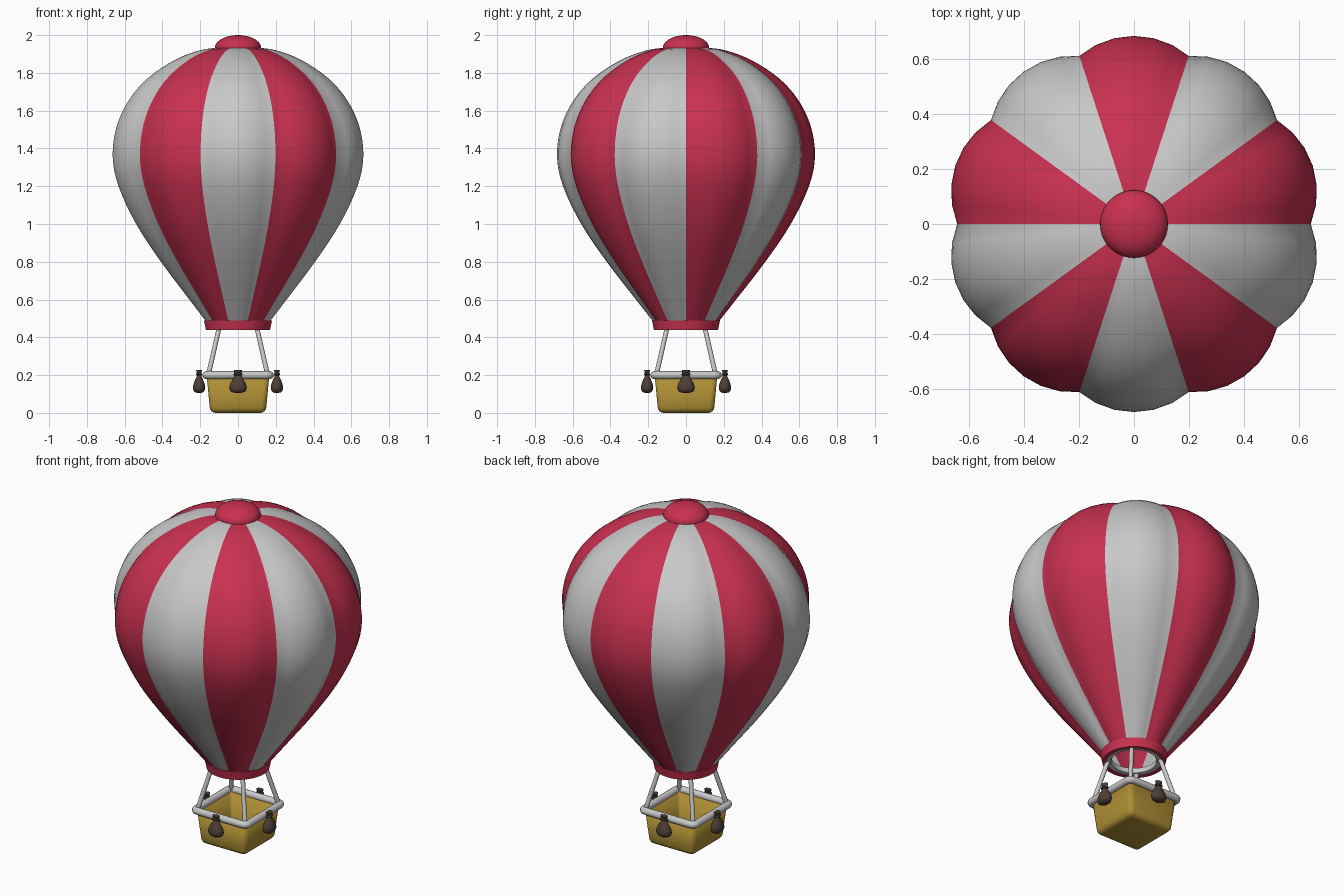
import bpy, bmesh, math
from mathutils import Vector

if "Cube" in bpy.data.objects:
    bpy.data.objects.remove(bpy.data.objects["Cube"])


def material(name, rgb):
    m = bpy.data.materials.new(name)
    m.diffuse_color = (*rgb, 1)
    m.use_nodes = True
    m.node_tree.nodes["Principled BSDF"].inputs["Base Color"].default_value = m.diffuse_color
    return m


RED = material("crimson", (0.58, 0.03, 0.08))
GREY = material("light grey", (0.58, 0.58, 0.58))
GOLD = material("wicker gold", (0.42, 0.27, 0.034))
BROWN = material("dark brown", (0.08, 0.05, 0.038))


def finish(bm, name, mats, angle=40):
    bmesh.ops.recalc_face_normals(bm, faces=bm.faces)
    me = bpy.data.meshes.new(name)
    bm.to_mesh(me)
    bm.free()
    for m in mats:
        me.materials.append(m)
    ob = bpy.data.objects.new(name, me)
    bpy.context.collection.objects.link(ob)
    bpy.ops.object.select_all(action='DESELECT')
    bpy.context.view_layer.objects.active = ob
    ob.select_set(True)
    bpy.ops.object.shade_smooth_by_angle(angle=math.radians(angle))
    return ob


def lathe(bm, profile, n, closed=False, radial=lambda a: 1.0, sx=1, sy=1, at=(0, 0)):
    """Revolve (r, z) points round z; returns faces by column."""
    rings = []
    for r, z in profile:
        ring = []
        for i in range(n):
            a = 2 * math.pi * i / n
            k = r * radial(a)
            ring.append(bm.verts.new((at[0] + k * math.cos(a) * sx, at[1] + k * math.sin(a) * sy, z)))
        rings.append(ring)
    pairs = list(zip(rings, rings[1:])) + ([(rings[-1], rings[0])] if closed else [])
    cols = []
    for lo, hi in pairs:
        for i in range(n):
            j = (i + 1) % n
            cols.append((i, bm.faces.new((lo[i], lo[j], hi[j], hi[i]))))
    if not closed:
        bm.faces.new(rings[-1])
    return cols, rings


def smooth_points(pts, steps=4):
    """Catmull-Rom through the profile points."""
    p = [Vector(q) for q in pts]
    p = [2 * p[0] - p[1]] + p + [2 * p[-1] - p[-2]]
    out = []
    for a, b, c, d in zip(p, p[1:], p[2:], p[3:]):
        for s in range(steps):
            t = s / steps
            out.append(0.5 * (2 * b + (c - a) * t + (2 * a - 5 * b + 4 * c - d) * t * t
                              + (3 * b - a - 3 * c + d) * t ** 3))
    return out + [p[-2]]


def tube(bm, a, b, r, n=16):
    a, b = Vector(a), Vector(b)
    rot = (b - a).to_track_quat('Z', 'Y').to_matrix().to_4x4()
    rot.translation = (a + b) / 2
    bmesh.ops.create_cone(bm, cap_ends=True, segments=n, radius1=r, radius2=r,
                          depth=(b - a).length, matrix=rot)


# Envelope: ten bulging gores in alternating colours
GORES, SEG = 10, 6


def bulge(a):
    t = 2 * ((a / (2 * math.pi / GORES) + 1e-6) % 1) - 1
    return 0.94 + 0.06 * (1 - t * t)


profile = smooth_points([(0.177, 0.488), (0.265, 0.6), (0.42, 0.8), (0.555, 1.0), (0.651, 1.2),
                         (0.683, 1.36), (0.660, 1.52), (0.592, 1.66), (0.488, 1.775),
                         (0.345, 1.868), (0.21, 1.919), (0.10, 1.935)])
bm = bmesh.new()
cols, _ = lathe(bm, profile, GORES * SEG, radial=bulge)
for i, f in cols:
    f.material_index = (i // SEG) % 2
finish(bm, "envelope", [RED, GREY], 60)

# Crown cap
bm = bmesh.new()
bmesh.ops.create_uvsphere(bm, u_segments=40, v_segments=20, radius=1)
bmesh.ops.scale(bm, vec=(0.123, 0.123, 0.068), verts=bm.verts)
bmesh.ops.translate(bm, vec=(0, 0, 1.932), verts=bm.verts)
finish(bm, "crown_cap", [RED])

# Skirt band at the mouth
bm = bmesh.new()
lathe(bm, [(0.170, 0.44), (0.180, 0.49), (0.155, 0.49), (0.148, 0.44)], 60, closed=True)
finish(bm, "mouth_band", [RED])

# Grey ring inside the mouth that holds the rods
bm = bmesh.new()
lathe(bm, [(0.152, 0.445), (0.124, 0.445), (0.120, 0.450), (0.120, 0.470), (0.124, 0.475),
           (0.152, 0.475)], 60, closed=True)
finish(bm, "mouth_ring", [GREY])

# Rods from the basket corners to the ring
CORNERS = [(1, 1), (-1, 1), (-1, -1), (1, -1)]
bm = bmesh.new()
for x, y in CORNERS:
    tube(bm, (x * 0.157, y * 0.157, 0.20), (x * 0.099, y * 0.099, 0.455), 0.0125)
finish(bm, "support_rods", [GREY])

# Padded square rim with round corners
bm = bmesh.new()
S, C = 0.169, 0.022
path = []
for q, (x, y) in enumerate(CORNERS):
    for k in range(5):
        a = math.pi / 2 * (q + k / 4)
        path.append(Vector((x * (S - C) + C * math.cos(a), y * (S - C) + C * math.sin(a), 0.2)))
rings = []
for i, p in enumerate(path):
    a = math.pi / 2 * (i // 5 + (i % 5) / 4)
    out = Vector((math.cos(a), math.sin(a), 0))
    rings.append([bm.verts.new(p + 0.0205 * (out * math.cos(k * math.pi / 8)
                  + Vector((0, 0, math.sin(k * math.pi / 8))))) for k in range(16)])
for i, r in enumerate(rings):
    s = rings[(i + 1) % len(rings)]
    for k in range(16):
        bm.faces.new((r[k], r[(k + 1) % 16], s[(k + 1) % 16], s[k]))
finish(bm, "basket_rim", [GREY])

# Open tapered basket
bm = bmesh.new()
bmesh.ops.create_cube(bm, size=1)
for v in bm.verts:
    top = v.co.z > 0
    h = 0.166 if top else 0.147
    v.co = (math.copysign(h, v.co.x), math.copysign(h, v.co.y), 0.2 if top else 0.0)
bmesh.ops.delete(bm, geom=[f for f in bm.faces if min(v.co.z for v in f.verts) > 0.1],
                 context='FACES_ONLY')
edges = [e for e in bm.edges if min(v.co.z for v in e.verts) < 0.1]
bmesh.ops.bevel(bm, geom=edges, offset=0.028, segments=4, profile=0.5, affect='EDGES')
basket = finish(bm, "basket", [GOLD])
mod = basket.modifiers.new("wall", 'SOLIDIFY')
mod.thickness = 0.015
mod.offset = -1

# Sandbags, one at the middle of each side
bag = [(0.004, 0.112), (0.026, 0.113), (0.041, 0.122), (0.047, 0.138), (0.043, 0.157),
       (0.032, 0.178), (0.020, 0.195), (0.016, 0.203), (0.023, 0.206), (0.024, 0.212),
       (0.017, 0.217), (0.020, 0.226), (0.022, 0.233), (0.004, 0.234)]
bag = [(r, z - 0.006) for r, z in bag]
for name, x, y in [("front", 0, -1), ("back", 0, 1), ("left", -1, 0), ("right", 1, 0)]:
    bm = bmesh.new()
    _, rings = lathe(bm, bag, 24, sx=0.7 if x else 1, sy=0.7 if y else 1, at=(x * 0.206, y * 0.206))
    bm.faces.new(rings[0])
    finish(bm, name + "_sandbag", [BROWN])
